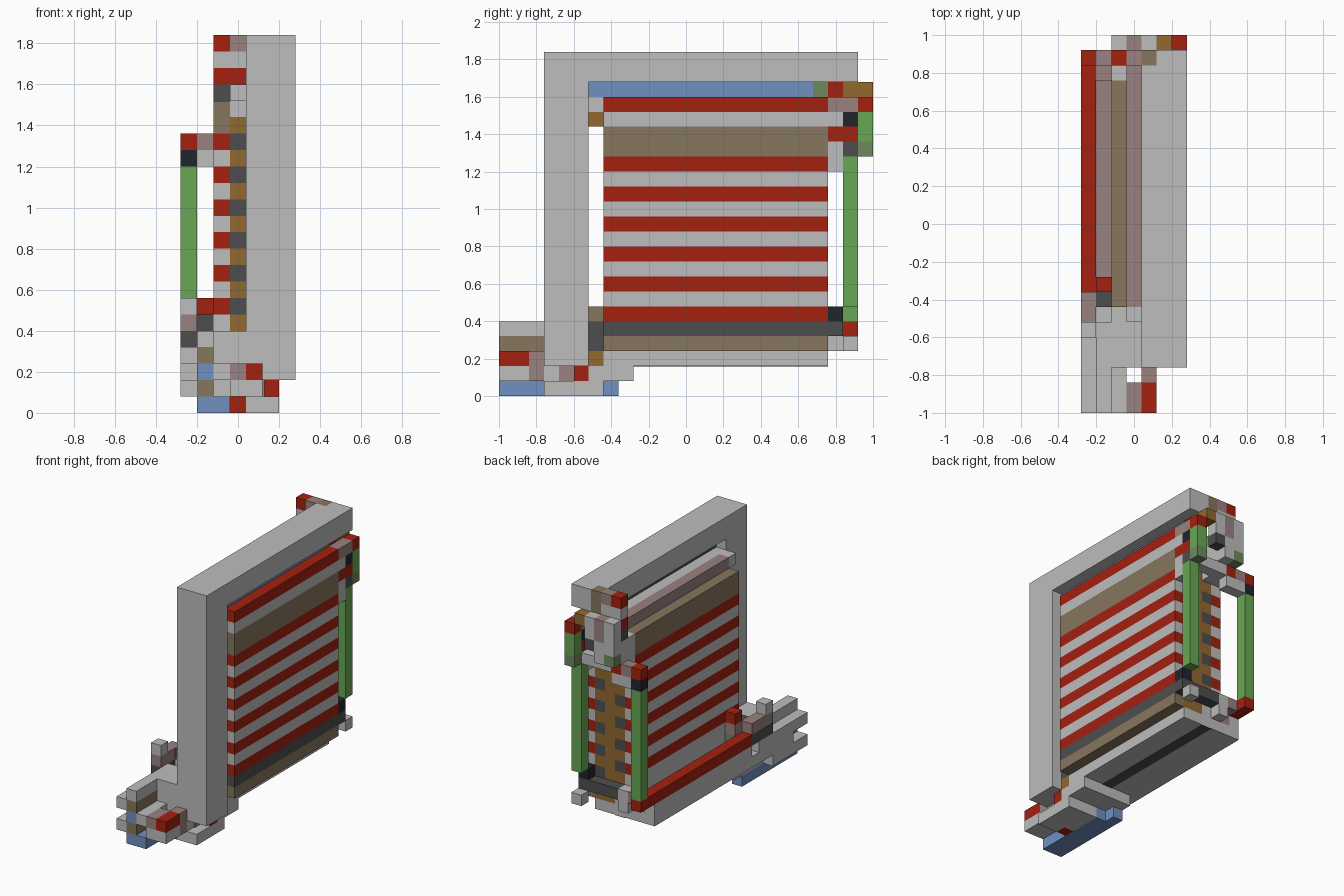
import bpy, bmesh
from mathutils import Matrix, Vector

cube = bpy.data.objects.get("Cube")
if cube:
    bpy.data.objects.remove(cube, do_unlink=True)

UNIT = 0.08
ORIGIN = Vector((-0.28, -1.0, 0.0))


def material(name, *rgb):
    mat = bpy.data.materials.new(name)
    mat.use_nodes = True
    mat.diffuse_color = (*rgb, 1)
    mat.node_tree.nodes["Principled BSDF"].inputs["Base Color"].default_value = (*rgb, 1)
    return mat


gray = material("light gray", .51, .51, .51)
red = material("brick red", .37, .015, .005)
tan = material("tan", .24, .18, .11)
brown = material("ochre brown", .29, .14, .03)
dark = material("dark gray", .076, .076, .076)
navy = material("near black navy", .014, .018, .027)
green = material("leaf green", .14, .39, .09)
sage = material("sage green", .16, .25, .12)
blue = material("soft blue", .16, .28, .53)
mauve = material("dusty mauve", .33, .22, .22)


def box(name, mat, xs, ys, zs):
    """Block between grid lines, measured in cells."""
    spans = [Vector(c) for c in zip(xs, ys, zs)]
    size = (spans[1] - spans[0]) * UNIT
    center = ORIGIN + (spans[0] + spans[1]) * UNIT / 2
    bm = bmesh.new()
    bmesh.ops.create_cube(bm, size=1, matrix=Matrix.Translation(center) @ Matrix.Diagonal((*size, 1)))
    mesh = bpy.data.meshes.new(name)
    bm.to_mesh(mesh)
    bm.free()
    mesh.materials.append(mat)
    obj = bpy.data.objects.new(name, mesh)
    bpy.context.collection.objects.link(obj)
    return obj


def stack(name, xs, ys, bottom, layers):
    """Pile of layers given as (material, height in cells)."""
    for mat, height in layers:
        box(name, mat, xs, ys, (bottom, bottom + height))
        bottom += height


# Outer frame: upright column and top beam
box("frame_column", gray, (4, 7), (3, 6), (2, 21))
box("frame_beam", gray, (4, 7), (3, 23), (21, 23))
box("frame_beam_end", gray, (5, 7), (23, 24), (21, 23))
box("frame_beam_corner", tan, (4, 5), (23, 24), (21, 23))
box("beam_lining_left", blue, (5.5, 6), (6, 21), (20, 21))
box("beam_lining_right", dark, (5, 5.5), (6, 21), (20, 21))

# Striped panel, built in vertical sheets
length = (7, 22)
stack("left_stripe", (6, 7), length, 3,
      [(tan, 1), (dark, 1)] + [(red, 1), (gray, 1)] * 5 + [(red, 1), (tan, 2), (gray, 1), (red, 1)])
stack("left_core", (5, 6), length, 3,
      [(brown, 2)] + [(dark, 1), (brown, 1)] * 6 + [(brown, 1), (gray, 2)])
stack("middle_core", (4, 5), length, 3, [(brown, 15), (gray, 2)])
stack("right_core", (3, 4), length, 3,
      [(gray, 2), (brown, 1)] + [(dark, 1), (brown, 1)] * 6 + [(gray, 1)])
stack("right_stripe", (2, 3), length, 3,
      [(gray, 3)] + [(red, 1), (gray, 1)] * 5 + [(red, 1), (tan, 2)])

# Pipe on the panel and the small blocks on its front edge
box("top_pipe", mauve, (3, 4), (7, 24), (19, 20))
box("top_pipe_cap", gray, (3, 4), (6, 7), (19, 20))
stack("panel_foot", (4, 6), (6, 7), 2, [(brown, 1), (dark, 2), (tan, 1)])
stack("panel_hook", (4, 6), (6, 7), 18, [(brown, 1), (gray, 1)])

# Base tray and side rail
box("base_tray", gray, (0, 6), (7, 22), (2, 3))
box("base_underside_strip", dark, (3, 4), (9, 22), (1.96, 2))
box("side_rail", gray, (0, 1), (8, 22), (3, 4))
box("side_rail_cap", red, (0, 1), (8, 22), (4, 5))
box("tray_floor", mauve, (1, 2), (9, 22), (3, 4))
stack("rail_post", (1, 2), (8, 9), 3, [(gray, 1), (sage, 1), (mauve, 1), (red, 1)])
stack("rail_link", (1, 2), (7, 8), 3, [(gray, 2), (dark, 1)])
box("rail_front_upper", mauve, (0, 1), (6, 8), (5, 6))
box("rail_front_lower", dark, (0, 1), (6, 8), (4, 5))
box("rail_front_base", gray, (0, 2), (5, 7), (2, 4))
box("rail_knob", gray, (0, 1), (5, 6), (6, 7))
box("rail_knob_stem", mauve, (0, 1), (5, 6), (5, 6))
box("rail_knob_base", dark, (0, 1), (5, 6), (4, 5))

# Forked front foot
box("foot_side_prong", gray, (0, 1), (0, 5), (3, 4))
box("foot_low_prong", gray, (0, 1), (0, 5), (1, 2))
box("foot_side_web", gray, (0, 1), (2, 5), (2, 3))
box("foot_top_prong", gray, (1, 2), (0, 6), (4, 5))
stack("foot_inner_prong", (1, 2), (0, 5), 1, [(tan, 1), (blue, 1), (tan, 1)])
box("foot_inner_web", gray, (2, 3), (0, 3), (2, 3))
box("foot_cross_top", gray, (2, 4), (3, 7), (4, 5))
box("foot_cross_block", gray, (2, 4), (3, 7), (2, 4))
box("foot_red_prong", red, (4, 5), (0, 2), (2, 3))
box("foot_prong_root", mauve, (4, 5), (2, 3), (1, 3))
box("foot_prong_side", mauve, (3, 4), (0, 2), (2, 3))
box("foot_prong_under", gray, (3, 5), (0, 2), (1, 2))
box("foot_deck", gray, (1, 5), (3, 9), (1, 2))
box("foot_deck_edge", gray, (5, 6), (6, 9), (1, 2))
box("foot_deck_stud", red, (5, 6), (5, 6), (1, 2))
box("foot_deck_spot", mauve, (5, 5.1), (4, 5), (1, 2))
box("foot_runner", blue, (1, 2), (0, 8), (0, 1))
box("foot_runner_step", blue, (2, 3), (0, 7), (0, 1))
box("foot_sole_tip", red, (3, 4), (3, 4), (0, 1))
box("foot_sole", gray, (3, 6), (4, 7), (0, 1))
box("foot_sole_front", gray, (4, 6), (3, 4), (0, 1))

# Green uprights at the back and their lower fittings
box("left_upright", green, (6, 7), (23, 24), (6, 16))
box("right_upright", green, (0, 1), (23, 24), (5, 15))
box("left_upright_socket", navy, (6, 7), (22, 23), (5, 6))
box("lower_crossbar", dark, (3, 7), (22, 23), (4, 5))
box("lower_crossbar_end", gray, (2, 3), (22, 23), (3, 5))
box("lower_foot_block", gray, (6, 7), (23, 24), (3, 4))
box("right_upright_link", mauve, (1, 2), (22, 23), (4, 5))
box("right_upright_socket", red, (0, 1), (22, 24), (4, 5))

# Upper fittings on the left upright
stack("left_bracket_inner", (6, 7), (22, 23), 15, [(gray, 2), (red, 1), (gray, 1), (mauve, 1)])
stack("left_bracket_outer", (6, 7), (23, 24), 16, [(dark, 1), (red, 1), (navy, 1), (mauve, 1)])
stack("left_bracket_tail", (6, 7), (24, 25), 16, [(sage, 1), (green, 2), (red, 1)])
for name, mat, ys in (("beam_joint_front", sage, (21, 22)),
                      ("beam_joint_middle", red, (22, 23)),
                      ("beam_joint_back", brown, (23, 25))):
    box(name, mat, (5, 6), ys, (20, 21))

# Upper crosspiece reaching the right upright
stack("right_upright_cap", (0, 1), (23, 24), 15, [(navy, 1), (red, 1)])
stack("crosspiece_outer", (1, 2), (23, 24), 15, [(gray, 1), (mauve, 1)])
stack("crosspiece_inner", (2, 3), (23, 24), 15, [(gray, 1), (red, 1)])
box("crosspiece_bar", gray, (3, 6), (23, 24), (16, 17))
box("crosspiece_backing", gray, (2, 4), (22, 23), (16, 19))

# Central latch tower at the back
stack("latch_right", (2, 3), (23, 24), 17,
      [(gray, 2), (dark, 1), (red, 1), (gray, 1), (red, 1)])
stack("latch_left", (3, 4), (23, 24), 17, [(gray, 2)])
stack("latch_left_top", (3, 4), (23, 24), 20, [(red, 1), (gray, 1), (mauve, 1)])
stack("latch_back_right", (2, 3), (24, 25), 17, [(sage, 1), (gray, 3)])
stack("latch_back_middle", (3, 4), (24, 25), 17, [(gray, 2), (mauve, 2)])
stack("latch_back_left", (4, 5), (24, 25), 18, [(dark, 1), (gray, 2)])
